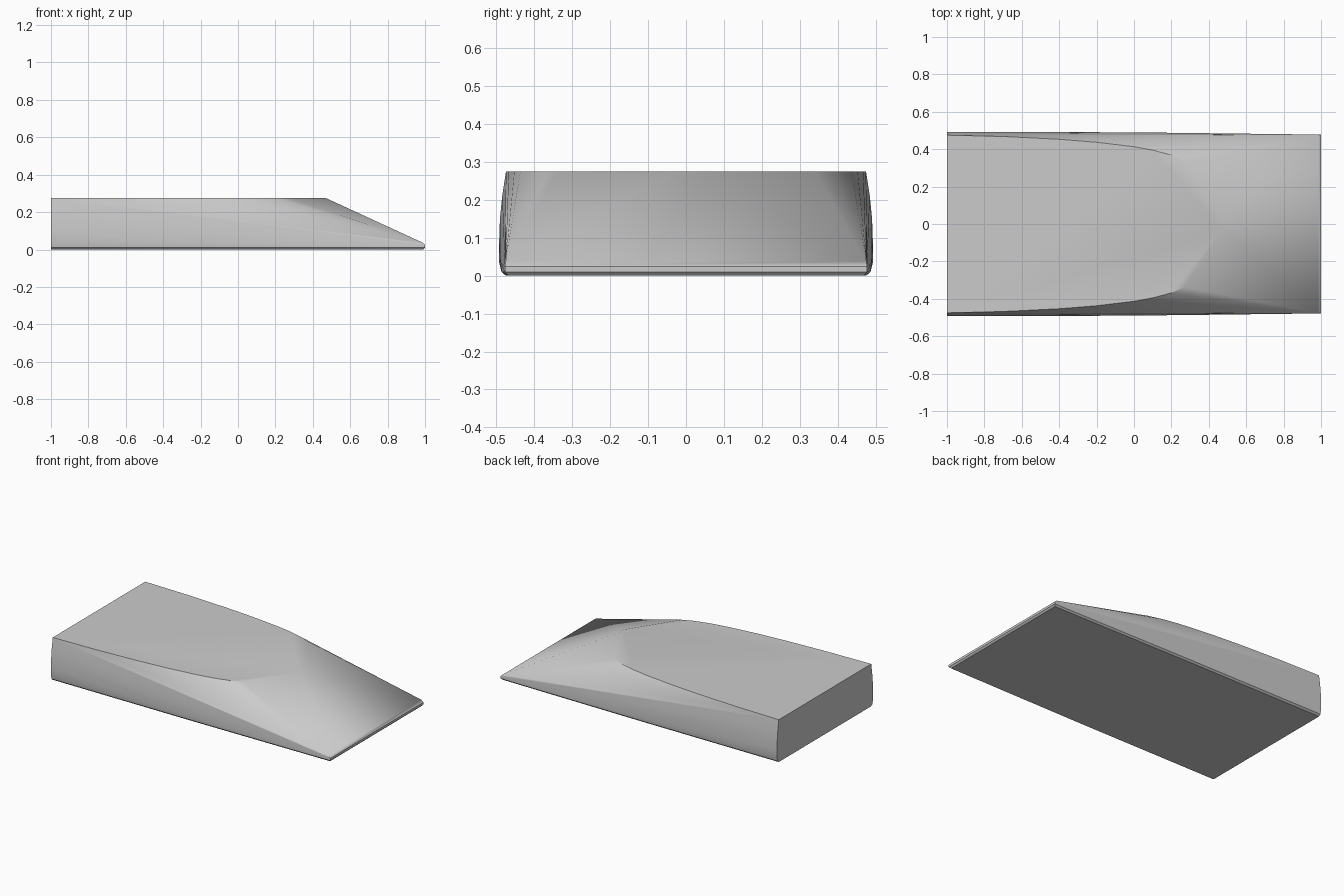
import bpy, bmesh, math

if "Cube" in bpy.data.objects:
    bpy.data.objects.remove(bpy.data.objects["Cube"], do_unlink=True)

# One plain grey finish
grey = bpy.data.materials.new("plain grey")
grey.use_nodes = True
colour = (0.6, 0.6, 0.6, 1)
grey.diffuse_color = colour
grey.node_tree.nodes["Principled BSDF"].inputs["Base Color"].default_value = colour

TOP = 0.275
# Flat top outline (x, half width), closing in towards the ramp
top_edge = [(-1, 0.475), (-0.7, 0.468), (-0.4, 0.453), (-0.2, 0.437), (0, 0.413),
            (0.1, 0.395), (0.2, 0.368), (0.27, 0.338), (0.47, 0.03)]
# Square end cross-section (half width, z), bulging with a rounded foot
end_section = [(0.485, 0.21), (0.491, 0.15), (0.493, 0.09), (0.493, 0.035),
               (0.487, 0.01), (0.475, 0)]
# Side bulge at mid length and near the thin end, then the rounded lip
mid_section = [(0.449, 0.2), (0.478, 0.11), (0.49, 0.035), (0.486, 0.01), (0.475, 0)]
lip = [(0.985, 0.476, 0.038), (1, 0.478, 0.025), (1, 0.478, 0.01), (0.99, 0.468, 0)]

half = [(x, y, TOP) for x, y in top_edge]
half += [(-1, y, z) for y, z in end_section]
half += [(0, y, z) for y, z in mid_section]
half += lip

# Wrap a hull around both mirrored halves
bm = bmesh.new()
for x, y, z in half:
    for side in (-1, 1):
        bm.verts.new((x, side * y, z))
hull = bmesh.ops.convex_hull(bm, input=bm.verts[:])
bmesh.ops.delete(bm, geom=[v for v in bm.verts if not v.link_faces], context='VERTS')
bmesh.ops.dissolve_limit(bm, angle_limit=math.radians(0.2),
                         verts=bm.verts[:], edges=bm.edges[:])
bmesh.ops.recalc_face_normals(bm, faces=bm.faces[:])

mesh = bpy.data.meshes.new("wedge_body")
bm.to_mesh(mesh)
bm.free()
mesh.materials.append(grey)
body = bpy.data.objects.new("wedge_body", mesh)
bpy.context.collection.objects.link(body)

# Soft ramp and flanks, crisp top and end edges
bpy.context.view_layer.objects.active = body
body.select_set(True)
bpy.ops.object.shade_smooth_by_angle(angle=math.radians(30))
